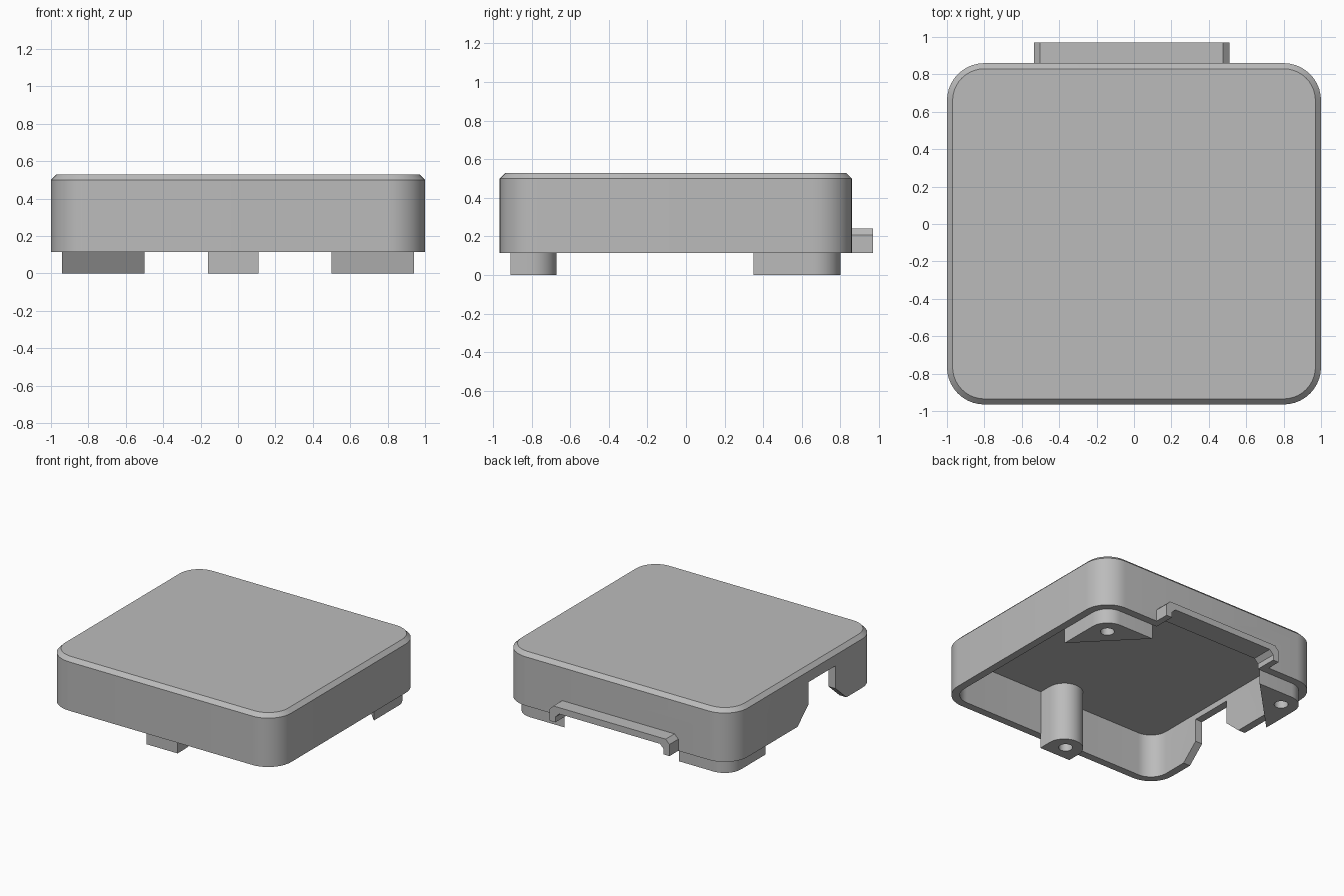
import bpy
import bmesh
from math import radians, sin, cos

cube = bpy.data.objects.get("Cube")
if cube:
    bpy.data.objects.remove(cube, do_unlink=True)

grey = bpy.data.materials.new("light grey plastic")
grey.use_nodes = True
GREY = (0.5, 0.5, 0.5, 1)
grey.diffuse_color = GREY
grey.node_tree.nodes["Principled BSDF"].inputs["Base Color"].default_value = GREY

PLACE = {"x": lambda u, v, w: (w, u, v),
         "y": lambda u, v, w: (u, w, v),
         "z": lambda u, v, w: (u, v, w)}


def arc(cx, cy, r, start, end, steps=10):
    return [(cx + r * cos(radians(start + (end - start) * i / steps)),
             cy + r * sin(radians(start + (end - start) * i / steps)))
            for i in range(steps + 1)]


def rounded_rect(x, y0, y1, r):
    return (arc(x - r, y1 - r, r, 0, 90) + arc(r - x, y1 - r, r, 90, 180)
            + arc(r - x, y0 + r, r, 180, 270) + arc(x - r, y0 + r, r, 270, 360))


def loft(name, layers, axis="z"):
    """Solid through matching outlines, each given as (points, level)."""
    bm = bmesh.new()
    rings = [[bm.verts.new(PLACE[axis](u, v, w)) for u, v in pts] for pts, w in layers]
    for a, b in zip(rings, rings[1:]):
        for i in range(len(a)):
            j = (i + 1) % len(a)
            bm.faces.new((a[i], a[j], b[j], b[i]))
    bm.faces.new(rings[0])
    bm.faces.new(rings[-1])
    bmesh.ops.recalc_face_normals(bm, faces=bm.faces)
    mesh = bpy.data.meshes.new(name)
    bm.to_mesh(mesh)
    bm.free()
    mesh.materials.append(grey)
    ob = bpy.data.objects.new(name, mesh)
    bpy.context.collection.objects.link(ob)
    return ob


def prism(name, pts, lo, hi, axis="z"):
    return loft(name, [(pts, lo), (pts, hi)], axis)


def select(ob):
    bpy.ops.object.select_all(action="DESELECT")
    ob.select_set(True)
    bpy.context.view_layer.objects.active = ob


def carve(ob, cutter):
    cutter.hide_render = True
    mod = ob.modifiers.new("carve", "BOOLEAN")
    mod.operation = "DIFFERENCE"
    mod.solver = "EXACT"
    mod.object = cutter
    select(ob)
    bpy.ops.object.modifier_apply(modifier=mod.name)
    bpy.data.objects.remove(cutter, do_unlink=True)


BASE, ROOF, TOP = 0.115, 0.46, 0.53
BACK, FRONT, WALL, BEVEL = 0.86, -0.965, 0.06, 0.03

# Rounded lid with a chamfered top edge, hollow underneath
outer = rounded_rect(1, FRONT, BACK, 0.2)
top_edge = rounded_rect(1 - BEVEL, FRONT + BEVEL, BACK - BEVEL, 0.17)
inner = rounded_rect(1 - WALL, FRONT + WALL, BACK - WALL, 0.14)
lid = loft("lid_shell", [(outer, BASE), (outer, TOP - BEVEL), (top_edge, TOP)])
carve(lid, prism("cavity_cutter", inner, -0.1, ROOF))

# Flared notch in the right wall
mid, narrow, wide = -0.265, 0.17, 0.305
notch = [(mid - wide, 0), (mid - wide, BASE), (mid - narrow, 0.235), (mid - narrow, 0.415),
         (mid + narrow, 0.415), (mid + narrow, 0.235), (mid + wide, BASE), (mid + wide, 0)]
carve(lid, prism("notch_cutter", notch, -1.1, -0.9, "x"))


# Hood over the opening in the back wall
def hood_outline(inset, bottom):
    left, right, top, c = 0.51 - inset, -0.535 + inset, 0.24 - inset, 0.033
    return [(right, bottom), (right, top - c), (right + c, top),
            (left - c, top), (left, top - c), (left, bottom)]


carve(lid, prism("opening_cutter", hood_outline(0.05, 0), 0.75, 0.9, "y"))
hood_profile = hood_outline(0, BASE) + hood_outline(0.05, BASE)[::-1]
hood = prism("back_hood", hood_profile, BACK - 0.005, 0.97, "y")

# Screw posts: triangular at the back corners, round-nosed at the front
parts = [lid, hood]
for name, side in (("left", 1), ("right", -1)):
    tri = [(0.94, 0.35)] + arc(0.8, 0.66, 0.14, 0, 90) + [(0.5, 0.8)]
    post = prism(name + "_corner_post", [(side * x, y) for x, y in tri], 0, ROOF + 0.01)
    carve(post, prism("hole_cutter", arc(side * 0.81, 0.67, 0.05, 0, 345, 23), -0.1, 0.4))
    parts.append(post)

nose = [(-0.16, -0.91), (0.11, -0.91)] + arc(-0.025, -0.805, 0.135, 0, 180, 16)
post = prism("front_post", nose, 0, ROOF + 0.01)
carve(post, prism("hole_cutter", arc(-0.025, -0.79, 0.05, 0, 345, 23), -0.1, 0.4))
parts.append(post)

for ob in parts:
    select(ob)
    bpy.ops.object.shade_smooth_by_angle(angle=radians(30))
